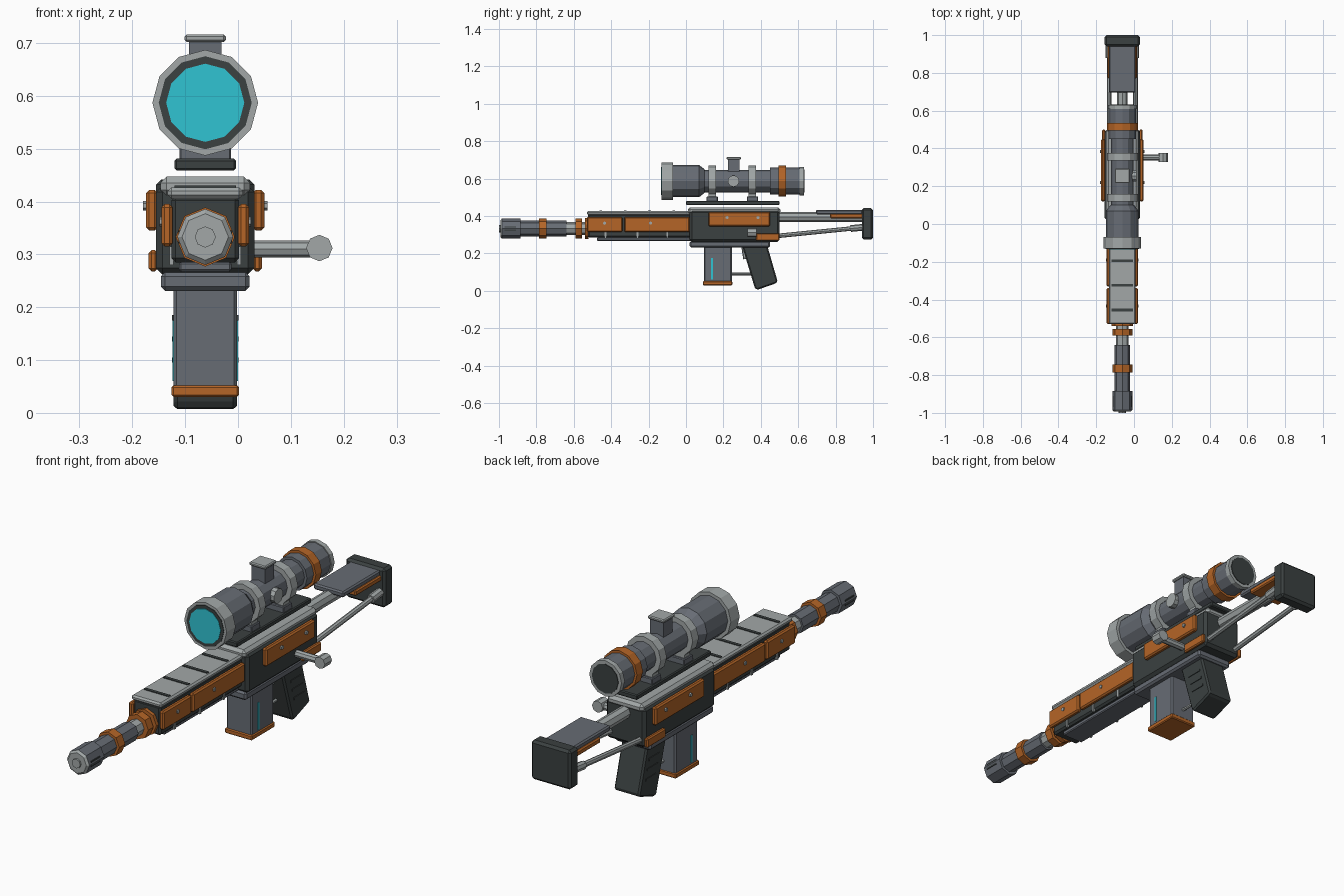
import bpy, bmesh
from mathutils import Vector

cube = bpy.data.objects.get("Cube")
if cube:
    bpy.data.objects.remove(cube, do_unlink=True)

CX = -0.062        # centre plane of the body
BARREL_Z = 0.333
SCOPE_Z = 0.587


def material(name, r, g, b):
    m = bpy.data.materials.new(name)
    m.use_nodes = True
    m.diffuse_color = (r, g, b, 1)
    bsdf = next(n for n in m.node_tree.nodes if n.type == 'BSDF_PRINCIPLED')
    bsdf.inputs["Base Color"].default_value = (r, g, b, 1)
    bsdf.inputs["Roughness"].default_value = 0.7
    return m


DARK = material("dark_grey", 0.043, 0.052, 0.052)
GREY = material("mid_grey", 0.135, 0.15, 0.175)
LIGHT = material("light_grey", 0.36, 0.39, 0.39)
ORANGE = material("burnt_orange", 0.46, 0.13, 0.02)
TEAL = material("teal_glass", 0.03, 0.55, 0.65)


def finish(name, bm, mat, bevel=0):
    bmesh.ops.recalc_face_normals(bm, faces=bm.faces)
    if bevel:
        bmesh.ops.bevel(bm, geom=bm.edges[:], offset=bevel, segments=1,
                        affect='EDGES', clamp_overlap=True)
    mesh = bpy.data.meshes.new(name)
    bm.to_mesh(mesh)
    bm.free()
    mesh.materials.append(mat)
    ob = bpy.data.objects.new(name, mesh)
    bpy.context.collection.objects.link(ob)
    return ob


def prism(name, profile, x0, x1, mat, bevel=0):
    """Extrude a (y, z) outline sideways; x is measured from the centre plane."""
    bm = bmesh.new()
    face = bm.faces.new([bm.verts.new((CX + x0, y, z)) for y, z in profile])
    ext = bmesh.ops.extrude_face_region(bm, geom=[face])
    moved = [v for v in ext["geom"] if isinstance(v, bmesh.types.BMVert)]
    bmesh.ops.translate(bm, verts=moved, vec=(x1 - x0, 0, 0))
    return finish(name, bm, mat, bevel)


def box(name, x, y, z, mat, bevel=0):
    """Box from (low, high) ranges; a single x number means a symmetric half width."""
    x0, x1 = x if isinstance(x, tuple) else (-x, x)
    outline = [(y[0], z[0]), (y[1], z[0]), (y[1], z[1]), (y[0], z[1])]
    return prism(name, outline, x0, x1, mat, bevel)


def pair(name, x, y, z, mat, bevel=0):
    box(name + "_left", x, y, z, mat, bevel)
    box(name + "_right", (-x[1], -x[0]), y, z, mat, bevel)


def rod(name, a, b, r, mat, sides=8, r2=None):
    """Cylinder or cone between two points, x measured from the centre plane."""
    a, b = Vector(a), Vector(b)
    d = b - a
    bm = bmesh.new()
    bmesh.ops.create_cone(bm, cap_ends=True, segments=sides, radius1=r,
                          radius2=r if r2 is None else r2, depth=d.length)
    bmesh.ops.rotate(bm, verts=bm.verts, matrix=d.to_track_quat('Z', 'Y').to_matrix())
    bmesh.ops.translate(bm, verts=bm.verts, vec=(a + b) / 2 + Vector((CX, 0, 0)))
    return finish(name, bm, mat)


def along(name, y0, y1, z, r, mat, sides, r2=None):
    return rod(name, (0, y0, z), (0, y1, z), r, mat, sides, r2)


# Barrel and muzzle
for name, y0, y1, r, mat, r2 in [
        ("muzzle_bore", -1.0, -0.98, 0.02, LIGHT, None),
        ("muzzle_tip", -0.993, -0.985, 0.044, LIGHT, 0.053),
        ("muzzle_brake", -0.985, -0.885, 0.053, GREY, None),
        ("outer_barrel", -0.885, -0.64, 0.042, GREY, None),
        ("front_barrel_ring", -0.785, -0.745, 0.053, ORANGE, None),
        ("inner_barrel", -0.64, -0.5, 0.034, LIGHT, None),
        ("rear_barrel_ring", -0.59, -0.555, 0.053, ORANGE, None),
        ("barrel_collar", -0.54, -0.52, 0.056, ORANGE, None)]:
    along(name, y0, y1, BARREL_Z, r, mat, 8, r2)
pair("muzzle_slot", (0.044, 0.051), (-0.97, -0.91), (BARREL_Z - 0.012, BARREL_Z + 0.012), DARK)

# Handguard
box("handguard", 0.064, (-0.525, 0.03), (0.285, 0.41), DARK, 0.008)
box("handguard_top", 0.071, (-0.53, 0.03), (0.405, 0.427), LIGHT, 0.007)
box("handguard_keel", 0.05, (-0.475, 0.03), (0.267, 0.286), GREY, 0.004)
for i in range(4):
    y = -0.455 + 0.13 * i
    box(f"top_groove_{i}", 0.058, (y - 0.007, y + 0.007), (0.424, 0.43), DARK)
pair("front_panel", (0.062, 0.083), (-0.53, -0.34), (0.315, 0.395), ORANGE, 0.006)
pair("middle_panel", (0.062, 0.083), (-0.33, 0.02), (0.315, 0.395), ORANGE, 0.006)
for i, y in enumerate((-0.43, -0.26, -0.1)):
    pair(f"guard_pin_{i}", (0.06, 0.068), (y - 0.005, y + 0.005), (0.28, 0.315), LIGHT)

# Receiver
box("receiver", 0.093, (0.02, 0.5), (0.262, 0.43), DARK, 0.012)
box("receiver_cap", 0.085, (0.01, 0.505), (0.41, 0.447), LIGHT, 0.012)
box("receiver_base", 0.084, (0.02, 0.45), (0.231, 0.266), GREY, 0.008)
pair("receiver_panel", (0.09, 0.112), (0.12, 0.45), (0.345, 0.422), ORANGE, 0.006)
pair("lower_panel", (0.09, 0.107), (0.375, 0.5), (0.268, 0.308), ORANGE, 0.005)

# Panel screws on both sides
for side in (-1, 1):
    for i, (y, z, x) in enumerate([(-0.435, 0.362, 0.087), (-0.19, 0.362, 0.087),
                                   (0.22, 0.392, 0.118), (0.385, 0.392, 0.118)]):
        rod(f"screw_{i}_{'left' if side > 0 else 'right'}",
            (side * 0.08, y, z), (side * x, y, z), 0.009, LIGHT, 6)

# Bolt handle
rod("bolt_shaft", (0.085, 0.352, 0.31), (0.215, 0.352, 0.31), 0.016, LIGHT)
rod("bolt_knob", (0.216, 0.328, 0.312), (0.216, 0.376, 0.312), 0.025, LIGHT)

# Magazine
box("magazine", 0.06, (0.095, 0.245), (0.04, 0.24), GREY, 0.006)
box("magazine_base", 0.064, (0.09, 0.248), (0.03, 0.052), ORANGE, 0.004)
pair("magazine_light", (0.058, 0.062), (0.134, 0.144), (0.06, 0.175), TEAL)

# Grip, trigger and guard
prism("grip", [(0.3, 0.24), (0.435, 0.24), (0.49, 0.05), (0.48, 0.04), (0.38, 0.005),
               (0.368, 0.015)], -0.06, 0.06, DARK, 0.01)
for i in range(3):
    z = 0.1 + 0.04 * i
    y = 0.452 - 0.27 * (z - 0.1)
    pair(f"grip_ridge_{i}", (0.058, 0.063), (y - 0.075, y - 0.005), (z - 0.005, z + 0.005), DARK)
rod("trigger_guard", (0, 0.24, 0.09), (0, 0.35, 0.09), 0.007, LIGHT, 6)
rod("trigger", (0, 0.305, 0.235), (0, 0.315, 0.17), 0.009, LIGHT, 6)

# Stock
rod("stock_tube", (0, 0.49, 0.395), (0, 0.95, 0.395), 0.027, LIGHT)
box("stock_cheek", 0.071, (0.695, 0.945), (0.408, 0.433), GREY, 0.006)
box("stock_trim", 0.077, (0.77, 0.945), (0.388, 0.412), ORANGE, 0.005)
box("butt_pad", 0.093, (0.94, 1.0), (0.275, 0.442), DARK, 0.01)
for side, label in ((1, "left"), (-1, "right")):
    rod(f"stock_strut_{label}", (side * 0.07, 0.49, 0.294), (side * 0.07, 0.95, 0.34),
        0.012, LIGHT)
    rod(f"strut_tip_{label}", (side * 0.07, 0.88, 0.333), (side * 0.07, 0.945, 0.34),
        0.018, LIGHT)

# Scope rail and mounts
box("scope_rail", 0.058, (0.0, 0.5), (0.459, 0.481), DARK, 0.004)
for i, y in enumerate((0.14, 0.355)):
    box(f"mount_foot_{i}", 0.049, (y - 0.03, y + 0.03), (0.478, 0.505), GREY, 0.003)
    box(f"mount_post_{i}", 0.042, (y - 0.02, y + 0.02), (0.49, 0.56), LIGHT)
    along(f"mount_ring_{i}", y - 0.02, y + 0.02, SCOPE_Z, 0.082, LIGHT, 12)

# Scope body and glass
for name, y0, y1, r, mat, r2 in [
        ("front_lens", -0.134, -0.12, 0.074, TEAL, None),
        ("lens_bezel", -0.132, -0.11, 0.088, DARK, None),
        ("scope_front_rim", -0.13, -0.07, 0.1, LIGHT, None),
        ("scope_bell", -0.07, 0.07, 0.086, GREY, None),
        ("scope_bell_taper", 0.07, 0.1, 0.086, GREY, 0.063),
        ("scope_tube", 0.05, 0.46, 0.06, GREY, None),
        ("eyepiece", 0.45, 0.61, 0.072, GREY, None),
        ("eyepiece_ring", 0.495, 0.535, 0.082, ORANGE, None),
        ("eyepiece_rim", 0.608, 0.63, 0.076, LIGHT, None),
        ("rear_lens", 0.62, 0.633, 0.062, DARK, None)]:
    along(name, y0, y1, SCOPE_Z, r, mat, 12, r2)

# Scope turrets
box("top_turret", 0.031, (0.225, 0.285), (0.62, 0.705), GREY)
box("top_turret_cap", 0.039, (0.217, 0.293), (0.702, 0.716), LIGHT, 0.004)
rod("side_turret", (0, 0.254, SCOPE_Z), (0.075, 0.254, SCOPE_Z), 0.031, LIGHT, 10)
